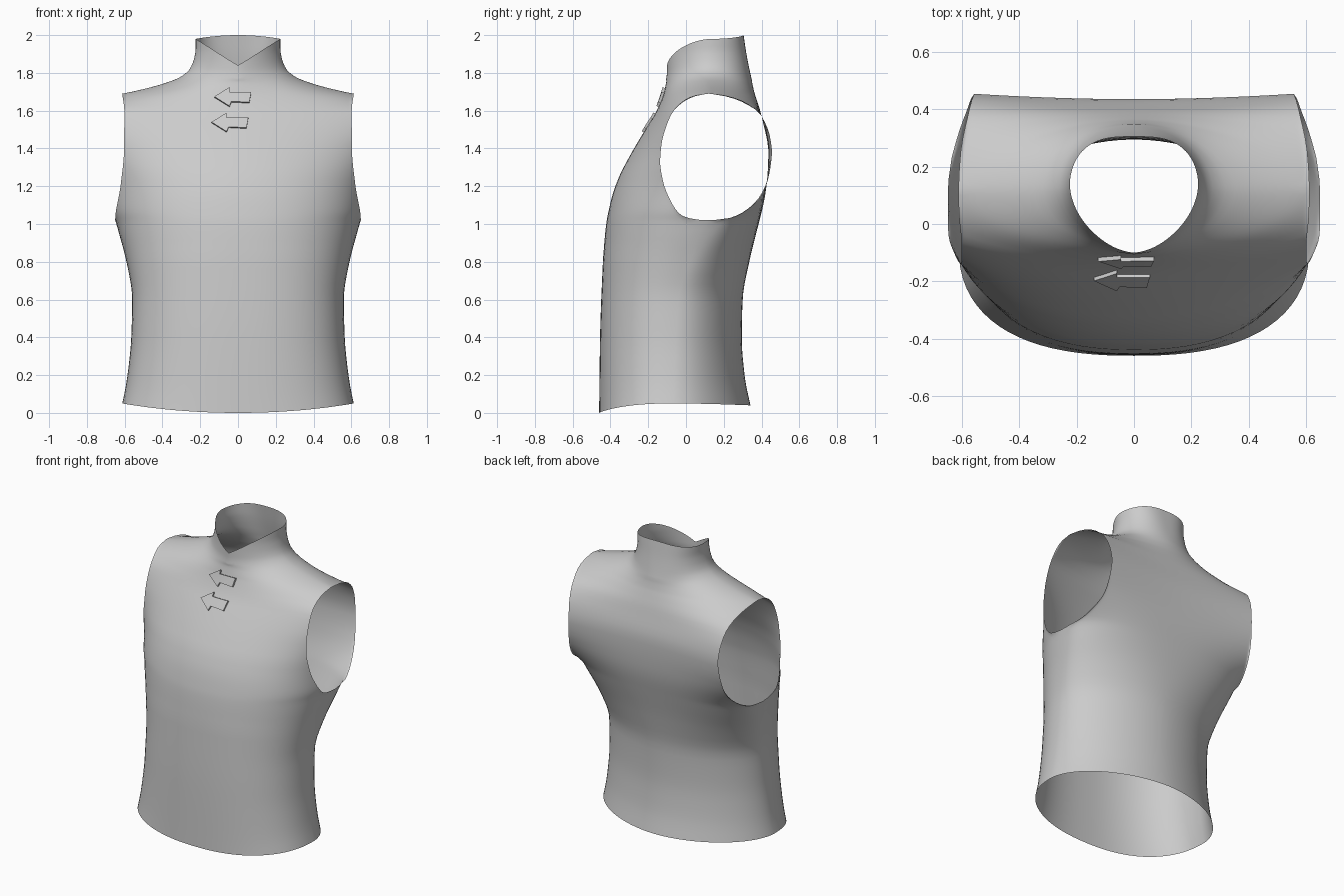
import bpy, bmesh, math

if "Cube" in bpy.data.objects:
    bpy.data.objects.remove(bpy.data.objects["Cube"])

# --- one flat cloth colour
cloth = bpy.data.materials.new("grey_cloth")
cloth.diffuse_color = (0.6, 0.6, 0.6, 1)
cloth.use_nodes = True
cloth.node_tree.nodes["Principled BSDF"].inputs["Base Color"].default_value = cloth.diffuse_color

ARMPIT, SHOULDER, TOP = 1.02, 1.69, 2.0


def curve(*keys):
    """Smooth monotone curve through (height, value) keys."""
    n = len(keys)
    d = [(keys[i + 1][1] - keys[i][1]) / (keys[i + 1][0] - keys[i][0]) for i in range(n - 1)]
    m = [d[0]] + [2 * a * b / (a + b) if a * b > 0 else 0 for a, b in zip(d, d[1:])] + [d[-1]]

    def f(z):
        z = min(max(z, keys[0][0]), keys[-1][0])
        i = max(k for k in range(n - 1) if keys[k][0] <= z or k == 0)
        h = keys[i + 1][0] - keys[i][0]
        t = (z - keys[i][0]) / h
        return ((2 * t**3 - 3 * t**2 + 1) * keys[i][1] + (t**3 - 2 * t**2 + t) * h * m[i]
                + (3 * t**2 - 2 * t**3) * keys[i + 1][1] + (t**3 - t**2) * h * m[i + 1])
    return f


# --- body profiles by height
side_width = curve((0, .63), (.05, .613), (.2, .585), (.4, .565), (.6, .56), (.8, .59), (1.02, .65),
                   (1.2, .622), (1.4, .603), (1.6, .602), (1.69, .613))
neck_width = curve((1.69, .613), (1.7, .565), (1.71, .52), (1.73, .435), (1.75, .368), (1.78, .302),
                   (1.82, .256), (1.87, .234), (1.93, .224), (2, .224))
front_mid = curve((0, -.46), (.4, -.455), (.8, -.44), (.95, -.432), (1.1, -.405), (1.2, -.38),
                  (1.3, -.33), (1.4, -.275), (1.5, -.215), (1.6, -.155), (1.7, -.12), (1.82, -.1), (2, -.1))
back_mid = curve((0, .35), (.2, .31), (.4, .295), (.6, .30), (.8, .335), (1, .385), (1.2, .427),
                 (1.38, .436), (1.55, .405), (1.7, .365), (1.8, .34), (1.9, .32), (2, .305))
# hollow of the spine between the shoulder blades
spine = curve((.95, 0), (1.2, .02), (1.38, .034), (1.55, .02), (1.69, 0))
# line of the side seams and shoulder ridge
seam = curve((0, -.07), (.6, -.04), (.85, .04), (1.02, .11), (1.69, .12), (2, .14))
# armhole rim
front_rim = curve((1.02, .11), (1.025, .04), (1.05, -.03), (1.13, -.085), (1.22, -.12), (1.33, -.137),
                  (1.42, -.13), (1.53, -.1), (1.6, -.065), (1.66, .0), (1.68, .05), (1.69, .12))
back_rim = curve((1.02, .11), (1.025, .2), (1.035, .25), (1.08, .33), (1.15, .4), (1.22, .43),
                 (1.3, .447), (1.38, .455), (1.47, .443), (1.57, .4), (1.62, .35), (1.66, .28),
                 (1.68, .2), (1.69, .12))
back_inset = curve((1.02, 0), (1.035, .018), (1.08, .036), (1.15, .048), (1.38, .046), (1.55, .03), (1.69, 0))
# roundness of the cross-section
front_p = curve((0, 2.4), (1, 2.35), (1.3, 2.1), (1.55, 1.8), (1.7, 1.6), (1.85, 1.6), (2, 1.6))
front_q = curve((0, 2.4), (1, 2.35), (1.3, 2.1), (1.55, 1.8), (1.7, 1.65), (1.85, 1.85), (2, 1.85))
back_p = curve((0, 1.85), (.6, 1.9), (.85, 2.2), (1.02, 2.7), (1.3, 2.3), (1.55, 2), (1.7, 1.7), (1.85, 2.4), (2, 3))
back_q = curve((0, 1.85), (.6, 1.9), (.85, 2.1), (1.02, 2.4), (1.3, 2.1), (1.55, 1.9), (1.7, 1.65), (1.85, 2), (2, 2))


def surface(front, t, z):
    """Point on the body; t runs -1..1 across the panel, from edge to edge."""
    y0 = seam(z)
    w = side_width(z) if z <= SHOULDER else neck_width(z)
    p, q, mid, dip = front_p(z), front_q(z), front_mid(z), 0
    if not front:
        p, q, dip = back_p(z), back_q(z), spine(z)
        mid = back_mid(z) + dip
    cut = 1
    if ARMPIT < z < SHOULDER:      # the panel stops early, at the armhole
        rim = front_rim(z) if front else back_rim(z)
        g = min(max((rim - y0) / (mid - y0), 0), .985)
        cut = (1 - g**q) ** (1 / p)
        if not front:
            w -= back_inset(z)
    k = min(abs(t), 1)
    y = y0 + (mid - y0) * max(0, 1 - (k * cut) ** p) ** (1 / q) - dip * (1 - k * k)
    return (t * w, y, z)


def trim(front, t, z):
    """Bend the rows to the curved hem and the notched collar."""
    k = abs(t)
    hem = .05 * k * k if front else .04 + .01 * k * k
    rim = 1.84 + .14 * k if front else 2.0 - .02 * k * k
    if z < ARMPIT:
        return hem + z * (ARMPIT - hem) / ARMPIT
    if z > SHOULDER:
        return SHOULDER + (z - SHOULDER) * (rim - SHOULDER) / (TOP - SHOULDER)
    return z


def finish(name, bm, angle):
    me = bpy.data.meshes.new(name)
    bm.to_mesh(me)
    bm.free()
    me.materials.append(cloth)
    ob = bpy.data.objects.new(name, me)
    bpy.context.collection.objects.link(ob)
    bpy.ops.object.select_all(action='DESELECT')
    ob.select_set(True)
    bpy.context.view_layer.objects.active = ob
    bpy.ops.object.shade_smooth_by_angle(angle=math.radians(angle))


# --- vest body: front and back panels welded at side seams and shoulders
rows = [ARMPIT * i / 20 for i in range(20)]
rows += [ARMPIT + (SHOULDER - ARMPIT) * (1 - math.cos(math.pi * i / 26)) / 2 for i in range(26)]
rows += [SHOULDER + (TOP - SHOULDER) * (i / 20) ** 1.4 for i in range(21)]
cols = [math.sin(math.pi / 2 * (i / 20 - 1)) for i in range(41)]
bm = bmesh.new()
for front in (True, False):
    grid = [[bm.verts.new(surface(front, t, trim(front, t, z))) for t in cols] for z in rows]
    for a, b in zip(grid, grid[1:]):
        for i in range(len(cols) - 1):
            quad = (a[i], a[i + 1], b[i + 1], b[i])
            bm.faces.new(quad if front else quad[::-1])
bmesh.ops.remove_doubles(bm, verts=bm.verts, dist=.0004)
# relax the cloth around the armpits and shoulders, keeping the open rims
soft = [v for v in bm.verts if not v.is_boundary and (.85 < v.co.z < 1.25 or 1.62 < v.co.z < 1.76)]
for _ in range(10):
    bmesh.ops.smooth_vert(bm, verts=soft, factor=.5, use_axis_x=True, use_axis_y=True, use_axis_z=True)
finish("vest_body", bm, 80)

# --- two raised arrow patches on the chest
ARROW = [(-.1, 0), (-.02, .05), (-.02, .025), (.095, .025), (.085, -.03), (-.01, -.025), (-.02, -.05)]
for name, cx, cz in (("upper_arrow", -.025, 1.67), ("lower_arrow", -.04, 1.535)):
    bm = bmesh.new()
    layers = []
    for lift in (.012, -.002):
        ring = []
        for dx, dz in ARROW:
            x, z = cx + dx, cz + dz
            w = side_width(z) if z <= SHOULDER else neck_width(z)
            px, py, pz = surface(True, x / w, z)
            ring.append(bm.verts.new((px, py - lift, pz + lift * .4)))
        layers.append(ring)
    outer, inner = layers
    bm.faces.new(outer)
    n = len(ARROW)
    for i in range(n):
        bm.faces.new((outer[i], outer[(i + 1) % n], inner[(i + 1) % n], inner[i]))
    bmesh.ops.recalc_face_normals(bm, faces=bm.faces)
    bmesh.ops.triangulate(bm, faces=[f for f in bm.faces if len(f.verts) > 4])
    finish(name, bm, 30)
